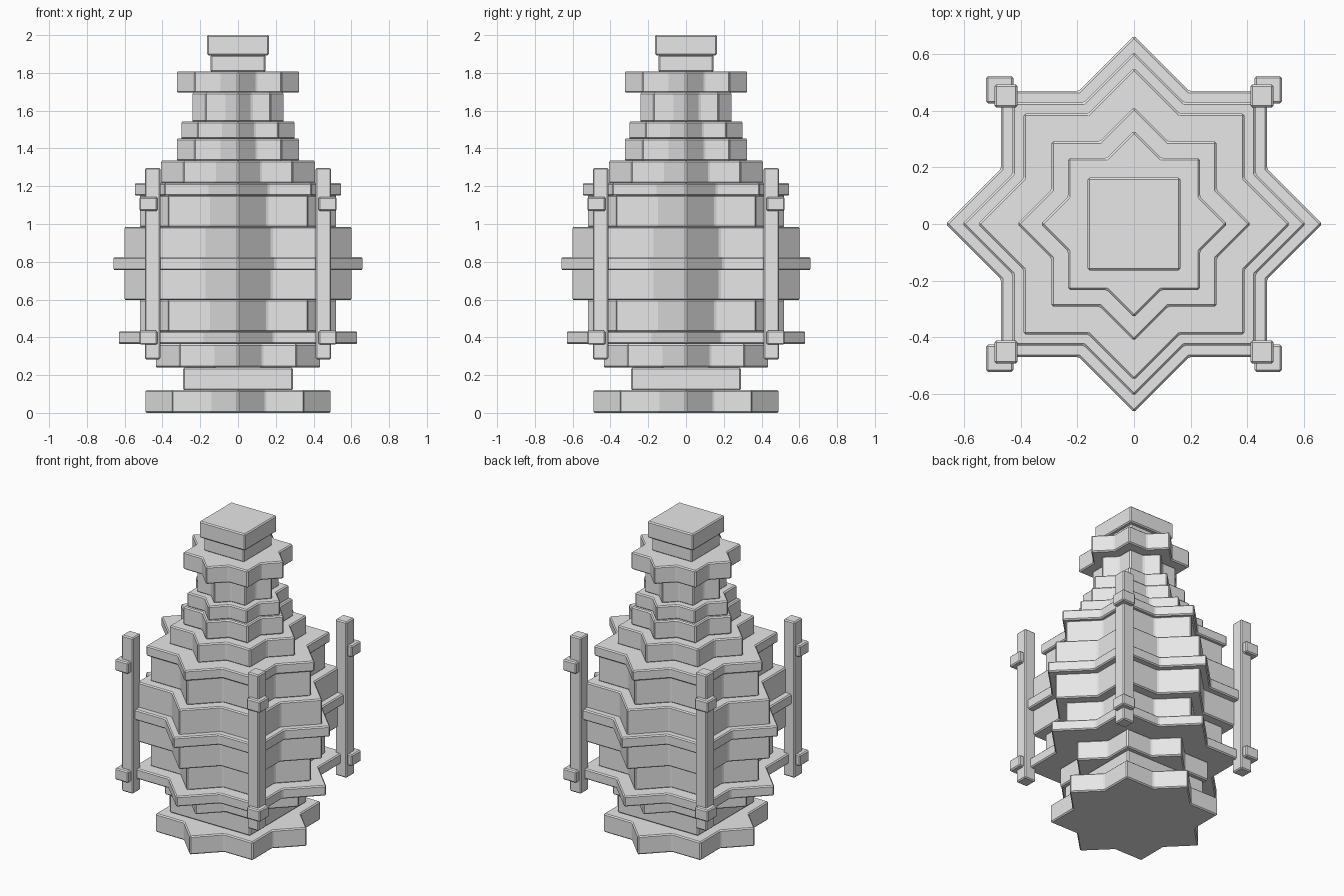
import bpy, bmesh, math

if "Cube" in bpy.data.objects:
    bpy.data.objects.remove(bpy.data.objects["Cube"])

grey = bpy.data.materials.new("stone grey")
grey.diffuse_color = (0.8, 0.8, 0.8, 1)
grey.use_nodes = True
grey.node_tree.nodes["Principled BSDF"].inputs["Base Color"].default_value = grey.diffuse_color


def prism(name, outline, z0, z1, cx=0, cy=0):
    """Extrude a flat outline from z0 to z1 and give it a small chamfer."""
    bm = bmesh.new()
    face = bm.faces.new([bm.verts.new((cx + x, cy + y, z0)) for x, y in outline])
    ext = bmesh.ops.extrude_face_region(bm, geom=[face])
    for v in ext["geom"]:
        if isinstance(v, bmesh.types.BMVert):
            v.co.z = z1
    bmesh.ops.recalc_face_normals(bm, faces=bm.faces)
    mesh = bpy.data.meshes.new(name)
    bm.to_mesh(mesh)
    bm.free()
    mesh.materials.append(grey)
    ob = bpy.data.objects.new(name, mesh)
    bpy.context.collection.objects.link(ob)
    bev = ob.modifiers.new("chamfer", "BEVEL")
    bev.width = 0.007
    bev.segments = 1
    bev.limit_method = "ANGLE"


def star(r):
    """Eight-pointed outline: two equal squares, one turned by 45 degrees."""
    inner = r * math.cos(math.pi / 4) / math.cos(math.pi / 8)
    pts = []
    for i in range(16):
        d = inner if i % 2 else r
        a = i * math.pi / 8
        pts.append((d * math.cos(a), d * math.sin(a)))
    return pts


def square(h):
    return [(-h, -h), (h, -h), (h, h), (-h, h)]


# Stacked tiers: name, outline, bottom, top
tiers = [
    ("base_star", star(0.495), 0.0, 0.12),
    ("base_block", square(0.29), 0.12, 0.24),
    ("lower_star", star(0.44), 0.24, 0.365),
    ("lower_rim", star(0.636), 0.365, 0.432),
    ("lower_body", star(0.525), 0.43, 0.6),
    ("middle_body", star(0.606), 0.597, 0.985),
    ("middle_band", star(0.664), 0.756, 0.825),
    ("upper_body", star(0.525), 0.983, 1.153),
    ("upper_rim", star(0.551), 1.15, 1.217),
    ("shoulder", star(0.412), 1.215, 1.335),
    ("neck_step_lower", star(0.329), 1.335, 1.452),
    ("neck_step_upper", star(0.305), 1.45, 1.542),
    ("neck", star(0.247), 1.54, 1.695),
    ("collar", star(0.329), 1.695, 1.807),
    ("cap_stem", square(0.145), 1.805, 1.895),
    ("cap", square(0.164), 1.893, 2.0),
]
for name, outline, z0, z1 in tiers:
    prism(name, outline, z0, z1)

# Corner posts with two small clamps each
for sx, xn in ((-1, "left"), (1, "right")):
    for sy, yn in ((-1, "front"), (1, "back")):
        tag = f"{yn}_{xn}"
        prism(f"post_{tag}", square(0.041), 0.283, 1.297, sx * 0.452, sy * 0.452)
        for label, z in (("lower", 0.398), ("upper", 1.106)):
            prism(f"{label}_clamp_{tag}", square(0.048), z - 0.037, z + 0.037,
                  sx * 0.474, sy * 0.474)
